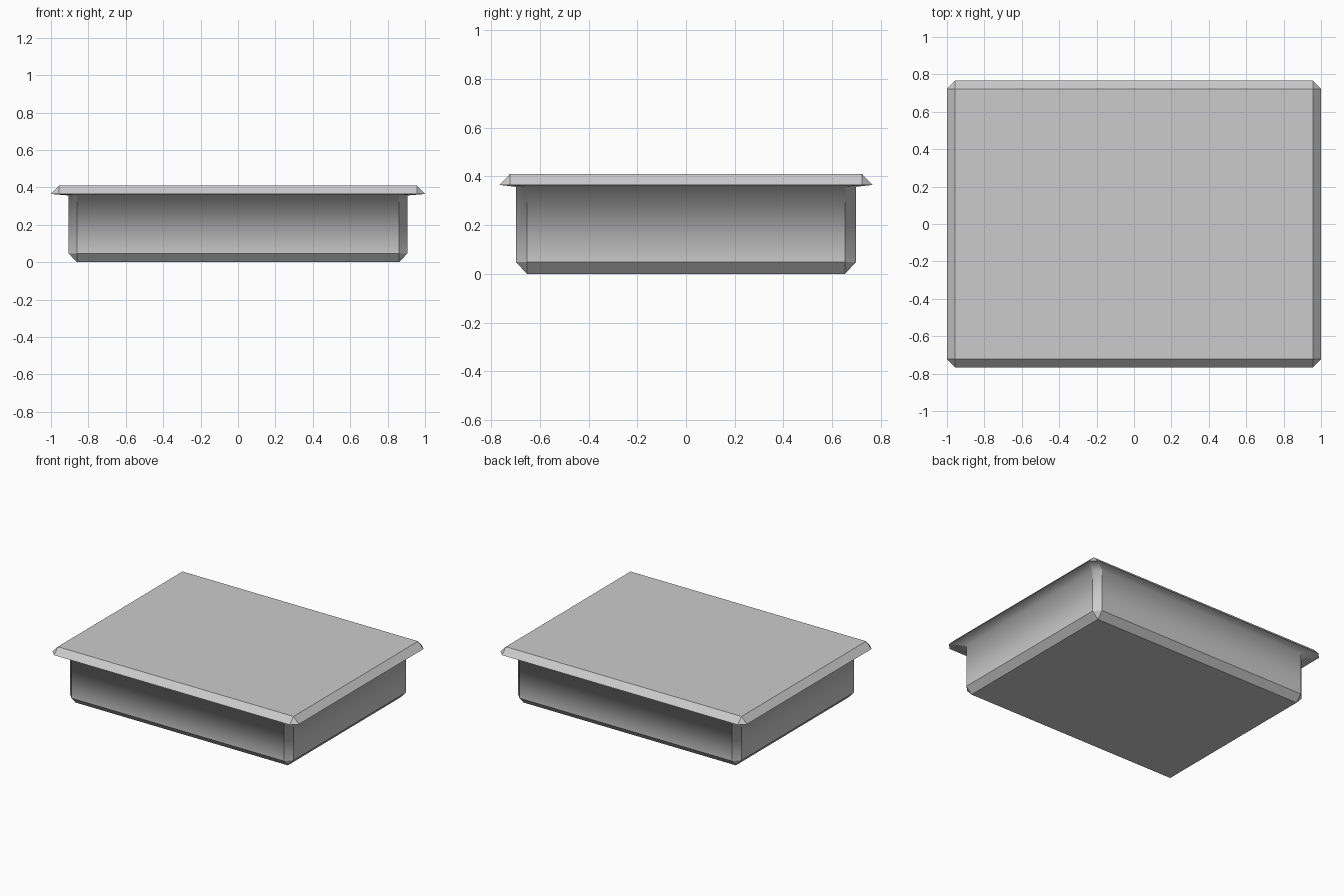
import bpy, bmesh

if "Cube" in bpy.data.objects:
    bpy.data.objects.remove(bpy.data.objects["Cube"])

BEVEL = 0.044


def ring(bm, hx, hy, z, cut):
    """Rectangle with cut corners, counter-clockwise from above."""
    pts = []
    for sx, sy in ((1, -1), (1, 1), (-1, 1), (-1, -1)):
        pair = [(sx * (hx - cut), sy * hy), (sx * hx, sy * (hy - cut))]
        pts += pair if sx * sy < 0 else pair[::-1]
    return [bm.verts.new((x, y, z)) for x, y in pts]


def bridge(bm, low, high):
    n = len(low)
    return [bm.faces.new((low[i], low[(i + 1) % n], high[(i + 1) % n], high[i]))
            for i in range(n)]


bm = bmesh.new()

# Bottom, body walls, lid underside and lid bevel, from the floor upwards
levels = [
    (0.906 - BEVEL, 0.697 - BEVEL, 0.0, 0.0),
    (0.906, 0.697, 0.048, BEVEL),
    (0.906, 0.697, 0.357, BEVEL),
    (1.0, 0.766, 0.365, BEVEL),
    (1.0 - BEVEL, 0.766 - BEVEL, 0.41, 0.0),
]
rings = [ring(bm, *level) for level in levels]
for low, high in zip(rings, rings[1:]):
    bridge(bm, low, high)
bm.faces.new(rings[0][::-1])
bm.faces.new(rings[-1])

# Merge the doubled corners so the corner bevels end in triangles
bmesh.ops.remove_doubles(bm, verts=bm.verts[:], dist=0.001)
bmesh.ops.recalc_face_normals(bm, faces=bm.faces[:])

# Crisp edges everywhere but the soft inner joint between walls and lid
joint = set(rings[2])
for face in bm.faces:
    face.smooth = True
for edge in bm.edges:
    edge.smooth = all(v in joint for v in edge.verts)

mesh = bpy.data.meshes.new("lidded_box")
bm.to_mesh(mesh)
bm.free()
box = bpy.data.objects.new("lidded_box", mesh)
bpy.context.collection.objects.link(box)
